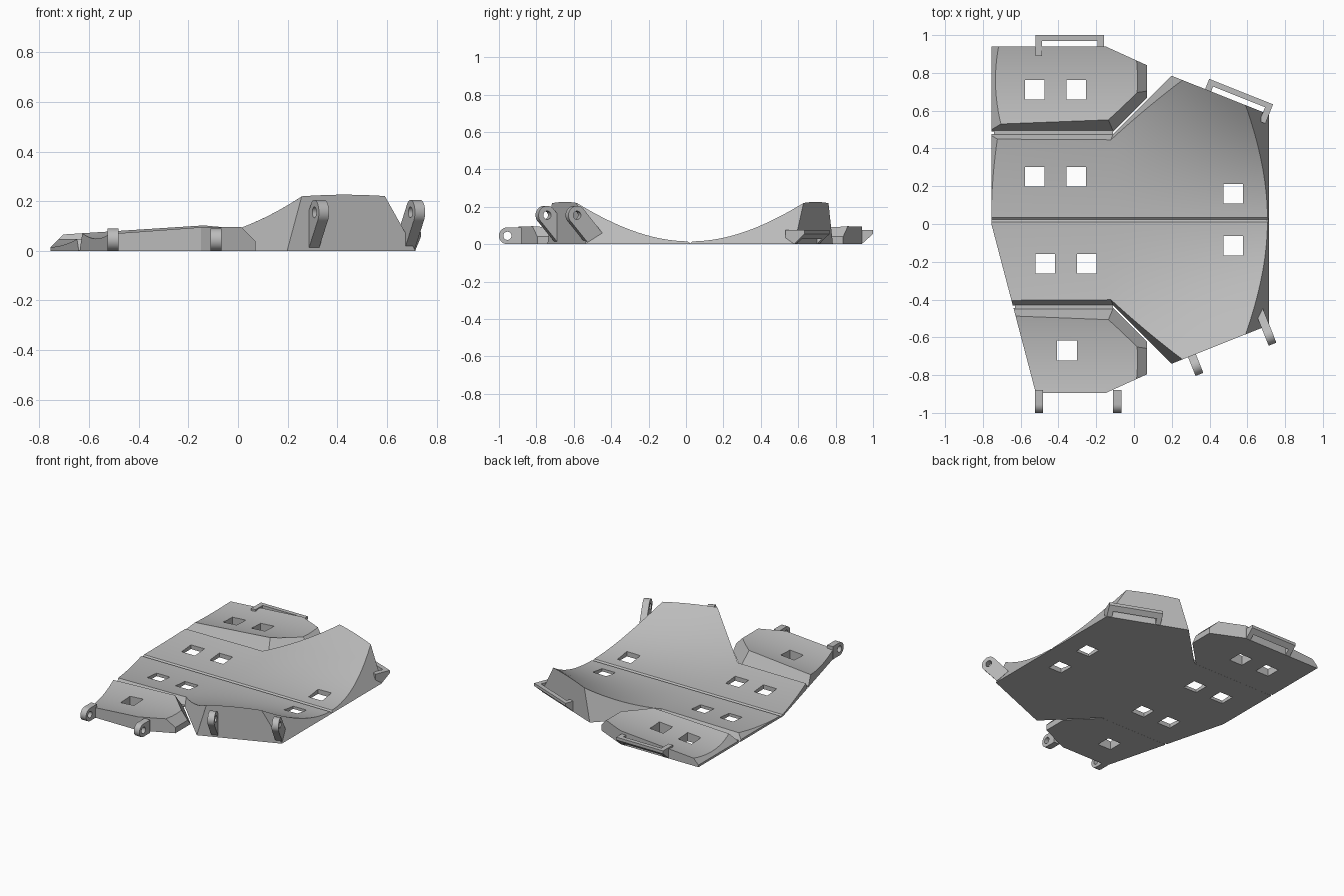
import bpy, bmesh, math
from mathutils import Vector

cube = bpy.data.objects.get("Cube")
if cube:
    bpy.data.objects.remove(cube)

grey = bpy.data.materials.new("plain grey")
grey.use_nodes = True
colour = (0.5, 0.5, 0.5, 1)
grey.diffuse_color = colour
grey.node_tree.nodes["Principled BSDF"].inputs["Base Color"].default_value = colour

MID = 0.0225        # y of the centre fold, about which the plate mirrors


def to_object(bm, name):
    bmesh.ops.recalc_face_normals(bm, faces=bm.faces)
    mesh = bpy.data.meshes.new(name)
    bm.to_mesh(mesh)
    bm.free()
    mesh.materials.append(grey)
    obj = bpy.data.objects.new(name, mesh)
    bpy.context.collection.objects.link(obj)
    return obj


def trim(bm, planes):
    """Cut away everything on the outer side of each plane and cap it."""
    for point, normal in planes:
        geom = bm.verts[:] + bm.edges[:] + bm.faces[:]
        bmesh.ops.bisect_plane(bm, geom=geom, dist=1e-5, plane_co=point,
                               plane_no=Vector(normal).normalized(), clear_outer=True)
        rim = [e for e in bm.edges if e.is_boundary]
        if rim:
            bmesh.ops.holes_fill(bm, edges=rim, sides=0)


def slab(xs, vs, side, height):
    """Closed slab with a flat base and a curved top."""
    bm = bmesh.new()
    rows = [[bm.verts.new((x, MID + side * v, height(x, v))) for v in vs] for x in xs]
    for a, b in zip(rows, rows[1:]):
        for j in range(len(vs) - 1):
            bm.faces.new((a[j], b[j], b[j + 1], a[j + 1]))
    out = bmesh.ops.extrude_face_region(bm, geom=bm.faces[:], use_keep_orig=True)
    for g in out["geom"]:
        if isinstance(g, bmesh.types.BMVert):
            g.co.z = 0
    return bm


def prism(name, origin, angle, profile, s0, s1):
    """Extrude an (outward, z) profile sideways between s0 and s1."""
    o = Vector((math.cos(angle), math.sin(angle), 0))
    s = Vector((-o.y, o.x, 0))
    base = Vector((origin[0], origin[1], 0))
    bm = bmesh.new()
    ends = [[bm.verts.new(base + o * u + s * t + Vector((0, 0, z))) for u, z in profile]
            for t in (s0, s1)]
    bm.faces.new(ends[0])
    bm.faces.new(ends[1])
    n = len(profile)
    for i in range(n):
        j = (i + 1) % n
        bm.faces.new((ends[0][i], ends[0][j], ends[1][j], ends[1][i]))
    return to_object(bm, name)


def cut(obj, cutters):
    bpy.context.view_layer.objects.active = obj
    for c in cutters:
        mod = obj.modifiers.new("cut", "BOOLEAN")
        mod.operation, mod.solver, mod.object = "DIFFERENCE", "EXACT", c
        bpy.ops.object.modifier_apply(modifier=mod.name)
        bpy.data.objects.remove(c)


def box(name, x0, x1, y0, y1, z0, z1):
    return prism(name, (0, 0), 0, [(x0, z0), (x1, z0), (x1, z1), (x0, z1)], y0, y1)


def arc(cx, cz, r, a0, a1, n=16):
    return [(cx + r * math.cos(math.radians(a0 + (a1 - a0) * i / n)),
             cz + r * math.sin(math.radians(a0 + (a1 - a0) * i / n))) for i in range(n + 1)]


def span(a, b, n):
    return [a + (b - a) * i / n for i in range(n + 1)]


def hole_cutters(centres):
    r = 0.052
    return [box("hole_cutter", x - r, x + r, y - r, y + r, -0.1, 0.5) for x, y in centres]


# Shared sloping left edge
left_edge = [((-0.755, 0, 0), (-1, 0, 0)),
             ((-0.755, 0, 0), (-0.967, -0.254, 0)),
             ((-0.755, 0, 0.015), (-1, 0, 1))]


# Central valley plate, its curvature growing towards +x
def valley(x, v):
    if abs(v) < 0.005:
        return 0.003
    stops = [(-0.8, 0.17), (-0.11, 0.21), (0.26, 0.375), (0.8, 0.675)]
    for (x0, k0), (x1, k1) in zip(stops, stops[1:]):
        if x <= x1:
            return 0.015 + (k0 + (k1 - k0) * (x - x0) / (x1 - x0)) * v * v


half = span(0.013, 0.8, 24)
bm = slab(span(-0.8, 0.75, 31), [-v for v in reversed(half)] + [0] + half, 1, valley)
trim(bm, left_edge + [((0.715, 0, 0), (1, 0, 0.56))] +
     [((0.205, MID + s * 0.76, 0), (0.37, s * 0.93, 0)) for s in (1, -1)])
plate = to_object(bm, "valley_plate")

# Notches beside the plate, sloping outward to the base
notches = []
for s in (1, -1):
    bm = bmesh.new()
    bmesh.ops.create_cube(bm, size=2)
    for v in bm.verts:
        v.co = (-0.25 + v.co.x * 0.75, MID + s * (0.7 + v.co.y * 0.6), 0.2 + v.co.z * 0.3)
    corner = (-0.11, MID + s * 0.455, 0)
    trim(bm, [(corner, (0, -s, -0.6)), (corner, (1, -s, -0.375))])
    notches.append(to_object(bm, "notch_cutter"))
cut(plate, notches + hole_cutters([(-0.525, 0.25), (-0.305, 0.25), (0.525, 0.16),
                                   (0.525, -0.115), (-0.47, -0.21), (-0.25, -0.21)]))


# Side flaps with a shallow dish
def dish(x, v):
    return 0.09 + 0.073 * x + 0.5 * (v - 0.74) ** 2


for s, name, holes in ((1, "back_flap", [(-0.525, 0.71), (-0.305, 0.71)]),
                       (-1, "front_flap", [(-0.355, -0.67)])):
    bm = slab(span(-0.8, 0.1, 18), span(0.4, 0.95, 16), s, dish)
    corner = (-0.11, MID + s * 0.4675, 0)
    trim(bm, left_edge + [
        (corner, (0, -s, 0.6)), (corner, (1, -s, 0.85)),
        ((0.07, 0, 0), (1, 0, 0)), ((0.07, 0, 0.04), (1, 0, 1)),
        ((0, MID + s * 0.9175, 0), (0, s, 0)),
        ((-0.15, MID + s * 0.9175, 0), (0.455, s, 0))])
    cut(to_object(bm, name), hole_cutters(holes))

# Thin hinges under the grooves
box("back_hinge", -0.74, -0.11, 0.465, 0.5, 0.001, 0.008)
box("front_hinge", -0.63, -0.11, -0.455, -0.42, 0.001, 0.008)


# Pierced lugs along the front
def lug(name, origin, angle, profile, centre, hole):
    obj = prism(name, origin, angle, profile, -0.022, 0.022)
    ring = arc(centre[0], centre[1], hole, 0, 345, 23)
    cut(obj, [prism("pin_cutter", origin, angle, ring, -0.1, 0.1)])


low = [(-0.015, 0)] + arc(0.06, 0.045, 0.045, -90, 90) + [(-0.015, 0.09)]
for x, name in ((-0.503, "left_low_lug"), (-0.088, "right_low_lug")):
    lug(name, (x, -0.895), -math.pi / 2, low, (0.06, 0.045), 0.022)

tilted = arc(0, 0.155, 0.05, -50, 130) + [(-0.145, 0.06), (-0.06, 0.01)]
tilt = math.atan2(-0.93, 0.37)
for origin, name in (((0.328, -0.75), "inner_tilted_lug"), ((0.715, -0.59), "outer_tilted_lug")):
    lug(name, origin, tilt, tilted, (0, 0.155), 0.022)

# Strap loops along the back
bracket = [(-0.05, 0.001), (0, 0.001), (0.06, 0.055), (0.06, 0.075), (-0.05, 0.075)]
bar = [(0.03, 0.028), (0.06, 0.055), (0.06, 0.075), (0.03, 0.075)]
for origin, angle, name in (((-0.34, 0.94), math.pi / 2, "flap_loop"),
                            ((0.545, 0.645), math.atan2(0.93, 0.37), "plate_loop")):
    prism(name + "_bar", origin, angle, bar, -0.15, 0.15)
    for s in (1, -1):
        prism(name + "_bracket", origin, angle, bracket, s * 0.148, s * 0.182)

# Smooth the curved tops and keep the creases
for obj in bpy.context.scene.objects:
    obj.select_set(obj.type == "MESH")
bpy.ops.object.shade_smooth_by_angle(angle=math.radians(20))
